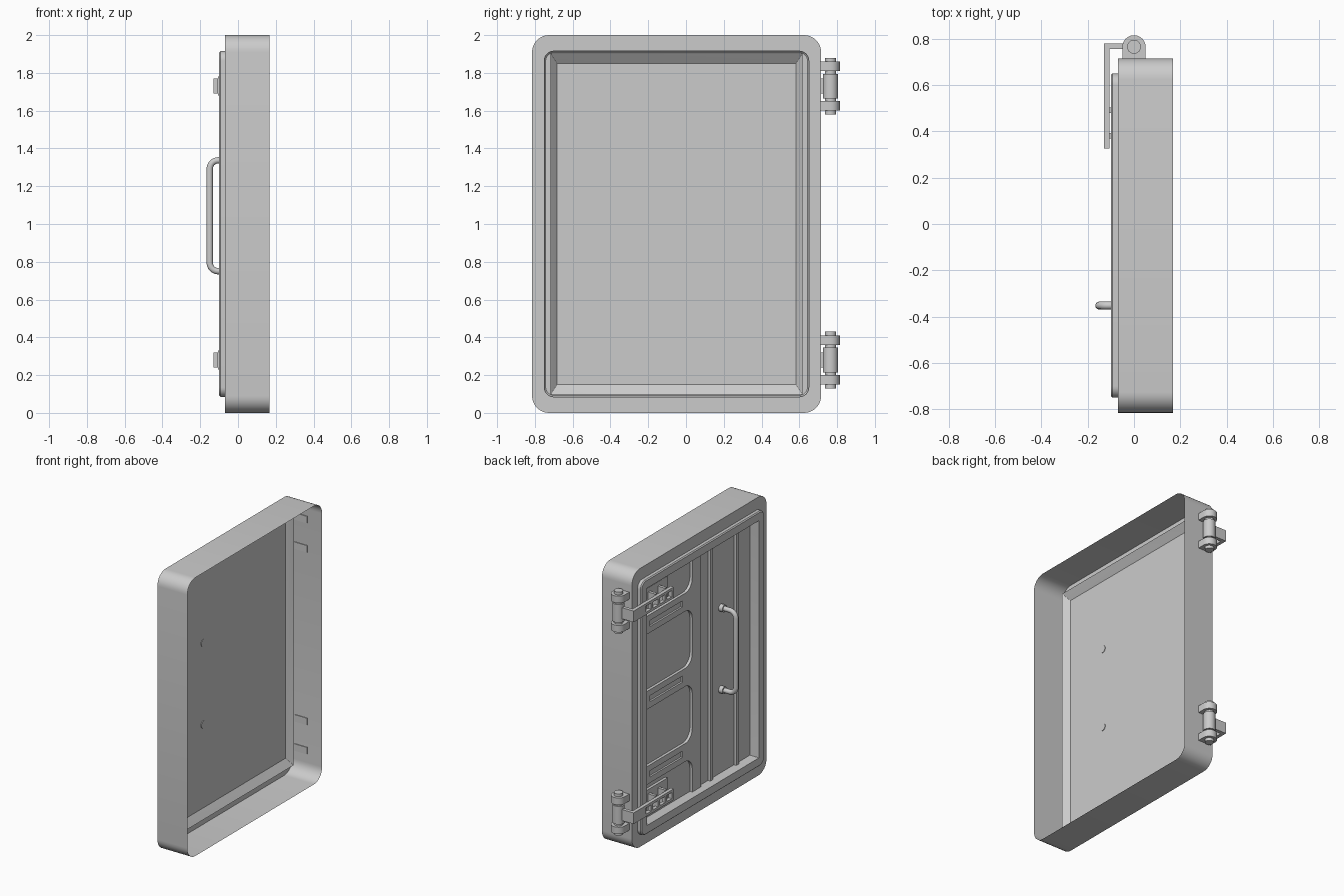
import bpy, bmesh
from math import sin, cos, pi
from mathutils import Matrix, Vector

if "Cube" in bpy.data.objects:
    bpy.data.objects.remove(bpy.data.objects["Cube"])

CY, CZ = -0.05, 1.0      # centre of the frame in y and z
PANEL_X = -0.03
BANDS = (0.465, 1.005, 1.545)


def finish(name, bm, smooth=True):
    bmesh.ops.recalc_face_normals(bm, faces=bm.faces)
    me = bpy.data.meshes.new(name)
    bm.to_mesh(me)
    bm.free()
    ob = bpy.data.objects.new(name, me)
    bpy.context.collection.objects.link(ob)
    if smooth:
        bpy.ops.object.select_all(action='DESELECT')
        ob.select_set(True)
        bpy.context.view_layer.objects.active = ob
        bpy.ops.object.shade_smooth_by_angle()
    return ob


def add_box(bm, x, y, z):
    size = [b - a for a, b in (x, y, z)]
    mid = [(a + b) / 2 for a, b in (x, y, z)]
    m = Matrix.Translation(mid) @ Matrix.Diagonal((*size, 1))
    bmesh.ops.create_cube(bm, size=1, matrix=m)


def add_cyl(bm, centre, r, depth, axis='Z', seg=24):
    rot = Matrix.Rotation(pi / 2, 4, 'Y') if axis == 'X' else Matrix()
    bmesh.ops.create_cone(bm, cap_ends=True, segments=seg, radius1=r, radius2=r,
                          depth=depth, matrix=Matrix.Translation(centre) @ rot)


def extrude_outline(bm, pts, vec):
    face = bm.faces.new([bm.verts.new(p) for p in pts])
    new = bmesh.ops.extrude_face_region(bm, geom=[face], use_keep_orig=True)['geom']
    bmesh.ops.translate(bm, vec=vec, verts=[v for v in new if isinstance(v, bmesh.types.BMVert)])


def ring(bm, hy, hz, x, r, seg=8):
    verts = []
    for q, (sy, sz) in enumerate(((1, 1), (-1, 1), (-1, -1), (1, -1))):
        for i in range(seg + 1):
            a = (q + i / seg) * pi / 2
            verts.append(bm.verts.new((x, CY + sy * (hy - r) + r * cos(a),
                                       CZ + sz * (hz - r) + r * sin(a))))
    return verts


def skin(name, sections):
    bm = bmesh.new()
    rings = [ring(bm, *s) for s in sections]
    for a, b in zip(rings, rings[1:]):
        n = len(a)
        for i in range(n):
            bm.faces.new((a[i], a[(i + 1) % n], b[(i + 1) % n], b[i]))
    return finish(name, bm)


# Frame shell: open back, front plate, raised rim, inner wall, rear lip
S = 0.002
skin("frame_shell", [
    (0.765, 1.0, 0.168, 0.09), (0.765, 1.0, -0.07, 0.09),
    (0.70, 0.915, -0.07, 0.05), (0.70, 0.915, -0.093, 0.05),
    (0.693, 0.908, -0.10, 0.045), (0.635, 0.852, -0.10, S),
    (0.632, 0.85, PANEL_X, S)])
skin("rear_lip", [
    (0.632, 0.85, PANEL_X, S), (0.667, 0.9025, 0.01, S), (0.667, 0.9025, -0.07, S)])

# Door sheet
bm = bmesh.new()
bm.faces.new([bm.verts.new((PANEL_X, CY + a * 0.633, CZ + b * 0.851))
              for a, b in ((1, 1), (-1, 1), (-1, -1), (1, -1))])
finish("door_panel", bm, False)

# Raised comb: one upright with three filleted cross bands
R = 0.08
outline = [(0, 0.151), (-0.10, 0.151), (-0.10, 1.849), (0, 1.849)]
for c in reversed(BANDS):
    hi, lo = c + 0.065, c - 0.065
    arc = [(R - R * cos(t * pi / 16), hi + R - R * sin(t * pi / 16)) for t in range(9)]
    outline += arc + [(0.582, hi), (0.582, lo)]
    outline += [(y, 2 * c - z) for y, z in reversed(arc)]
bm = bmesh.new()
extrude_outline(bm, [(PANEL_X, y, z) for y, z in outline], Vector((-0.02, 0, 0)))
comb = finish("raised_bands", bm)

# Slots sunk into the bands
bm = bmesh.new()
for c in BANDS:
    add_box(bm, (-0.08, -0.037), (0.11, 0.48), (c - 0.022, c + 0.022))
cutter = finish("slot_cutter", bm, False)
cutter.hide_render = True
cutter.hide_set(True)
mod = comb.modifiers.new("slots", 'BOOLEAN')
mod.operation = 'DIFFERENCE'
mod.solver = 'EXACT'
mod.object = cutter

# Narrow upright ribs
for i, (y0, y1) in enumerate(((-0.235, -0.205), (-0.53, -0.50))):
    bm = bmesh.new()
    add_box(bm, (-0.05, PANEL_X), (y0, y1), (0.151, 1.849))
    finish(f"upright_rib_{i + 1}", bm, False)

# Handle: bent tube with collars
HY, Z0, Z1, XO, BR = -0.352, 0.75, 1.337, -0.15, 0.045
path = [(-0.028, Z0)]
path += [(XO + BR - BR * sin(t * pi / 12), Z0 + BR - BR * cos(t * pi / 12)) for t in range(7)]
path += [(x, Z0 + Z1 - z) for x, z in reversed(path)]
cu = bpy.data.curves.new("handle", 'CURVE')
cu.dimensions = '3D'
cu.bevel_depth = 0.0175
cu.bevel_resolution = 3
cu.use_fill_caps = True
sp = cu.splines.new('POLY')
sp.points.add(len(path) - 1)
for p, (x, z) in zip(sp.points, path):
    p.co = (x, HY, z, 1)
bpy.context.collection.objects.link(bpy.data.objects.new("handle", cu))
for n, z in (("lower", Z0), ("upper", Z1)):
    bm = bmesh.new()
    add_cyl(bm, (-0.043, HY, z), 0.026, 0.034, 'X')
    finish(f"handle_collar_{n}", bm)

# Hinges
PY = 0.765
for n, c in (("lower", 0.28), ("upper", 1.73)):
    bm = bmesh.new()                      # pin, barrel and spacer rings
    add_cyl(bm, (0, PY, c), 0.03, 0.30)
    add_cyl(bm, (0, PY, c), 0.04, 0.13)
    finish(f"hinge_pin_{n}", bm)

    bm = bmesh.new()                      # fixed knuckles, round end and square foot
    for s in (-1, 1):
        pts = [(0.05 * cos(i * pi / 16), PY + 0.05 * sin(i * pi / 16)) for i in range(17)]
        pts += [(-0.05, 0.71), (0.05, 0.71)]
        z = c + s * 0.105 - 0.025
        extrude_outline(bm, [(x, y, z) for x, y in pts], Vector((0, 0, 0.05)))
    finish(f"hinge_knuckles_{n}", bm)

    bm = bmesh.new()                      # ladder strap folded round to the barrel
    add_box(bm, (-0.13, -0.03), (0.755, 0.78), (c - 0.04, c + 0.04))
    add_box(bm, (-0.13, -0.105), (0.64, 0.78), (c - 0.04, c + 0.04))
    for s in (-1, 1):
        add_box(bm, (-0.13, -0.105), (0.325, 0.66), (c + s * 0.031 - 0.009, c + s * 0.031 + 0.009))
    for y in (0.325, 0.40, 0.48, 0.56):
        add_box(bm, (-0.13, -0.105), (y, y + 0.022), (c - 0.035, c + 0.035))
    finish(f"hinge_strap_{n}", bm, False)

    bm = bmesh.new()                      # mounting plate and posts on the door
    add_box(bm, (-0.05, PANEL_X), (0.28, 0.53), (c - 0.08, c + 0.08))
    for y in (0.37, 0.48):
        add_box(bm, (-0.107, -0.04), (y, y + 0.022), (c - 0.05, c + 0.05))
    finish(f"hinge_mount_{n}", bm, False)
